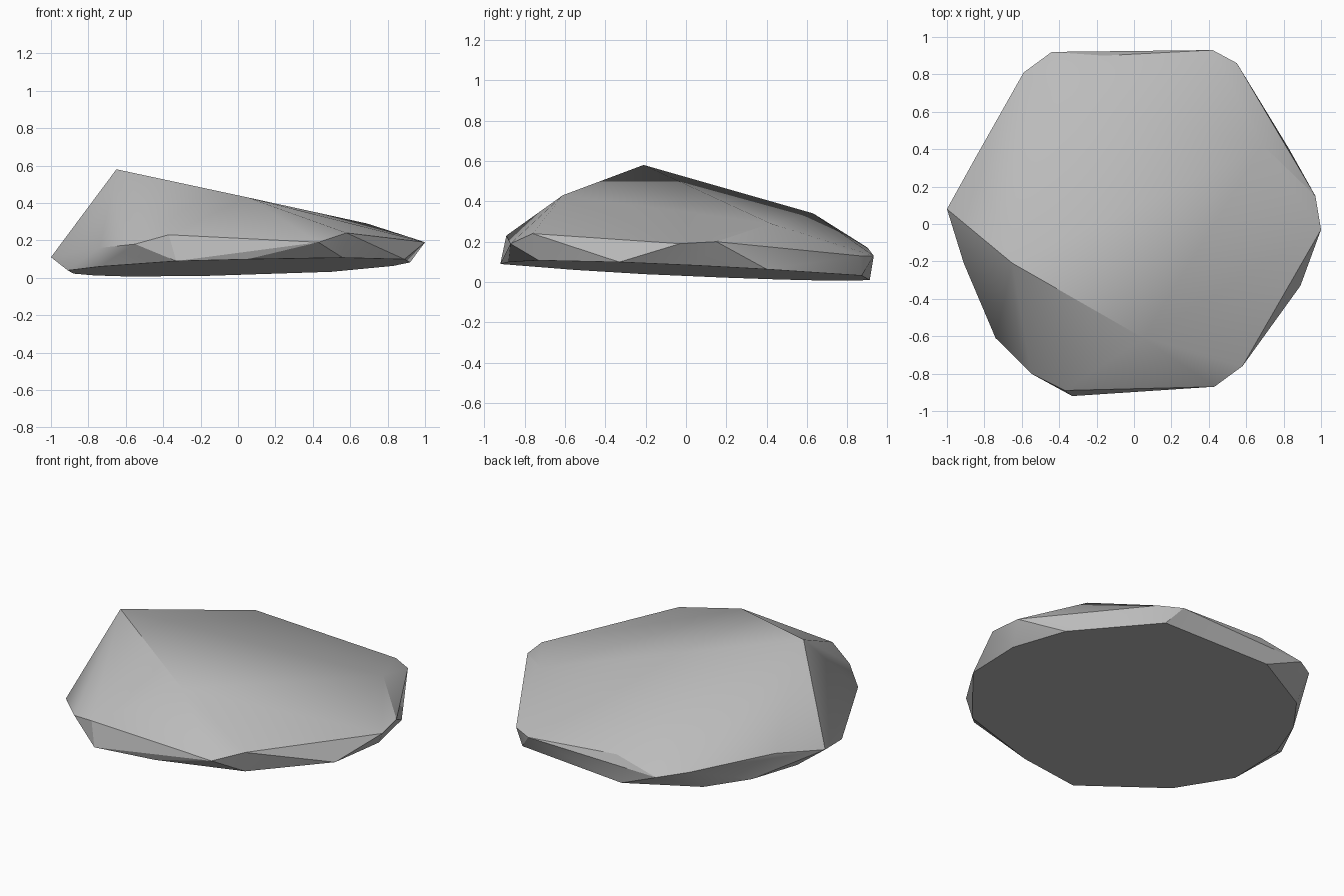
import bpy
import bmesh
from mathutils import Vector

default_cube = bpy.data.objects.get("Cube")
if default_cube:
    bpy.data.objects.remove(default_cube, do_unlink=True)


def make_material(name, value):
    material = bpy.data.materials.new(name)
    material.use_nodes = True
    colour = (value, value, value, 1.0)
    material.diffuse_color = colour
    material.node_tree.nodes["Principled BSDF"].inputs["Base Color"].default_value = colour
    return material


# The underside is one gently tilted plane
def underside_height(x, y):
    return max(0.0, 0.057 + 0.03 * x - 0.046 * y)


# Corners in hundredths of a unit
summit = [(-65, -21, 58), (5, -61, 43), (69, 42, 29), (-32, 63, 34)]
shoulder = [
    (-100, 8, 11), (-85, 35, 15), (-59, 81, 14), (-44, 92, 11),
    (-16, 90, 17), (42, 93, 13), (55, 86, 13), (97, 15, 20),
    (100, -3, 19), (58, -76, 24), (43, -87, 19), (-37, -89, 23),
    (-55, -80, 18), (-74, -61, 16),
]
base_outline = [
    (50, 87), (83, 40), (92, 5), (89, -33), (56, -73), (5, -88), (-33, -92),
    (-74, -55), (-91, -21), (-88, 18), (-77, 46), (-60, 69), (-20, 91),
]


def build_rock(name, material):
    bm = bmesh.new()
    for corner in summit + shoulder:
        bm.verts.new(Vector(corner) / 100)
    for px, py in base_outline:
        x, y = px / 100, py / 100
        bm.verts.new((x, y, underside_height(x, y)))

    # Wrap the corners in one faceted skin, then drop any unused points
    bmesh.ops.convex_hull(bm, input=bm.verts[:])
    loose = [v for v in bm.verts if not v.link_faces]
    bmesh.ops.delete(bm, geom=loose, context='VERTS')

    # Merge the flat underside into a single face
    bm.normal_update()
    underside = [f for f in bm.faces if f.normal.z < -0.98]
    if len(underside) > 1:
        bmesh.ops.dissolve_faces(bm, faces=underside, use_verts=False)
    bmesh.ops.recalc_face_normals(bm, faces=bm.faces[:])

    mesh = bpy.data.meshes.new(name)
    bm.to_mesh(mesh)
    bm.free()
    mesh.materials.append(material)
    rock = bpy.data.objects.new(name, mesh)
    bpy.context.collection.objects.link(rock)
    return rock


rock = build_rock("flat_rock", make_material("stone_grey", 0.5))

# Soft shading over shallow bends, crisp edges on the steep ones
bpy.ops.object.select_all(action='DESELECT')
rock.select_set(True)
bpy.context.view_layer.objects.active = rock
bpy.ops.object.shade_smooth_by_angle(angle=0.5236)
